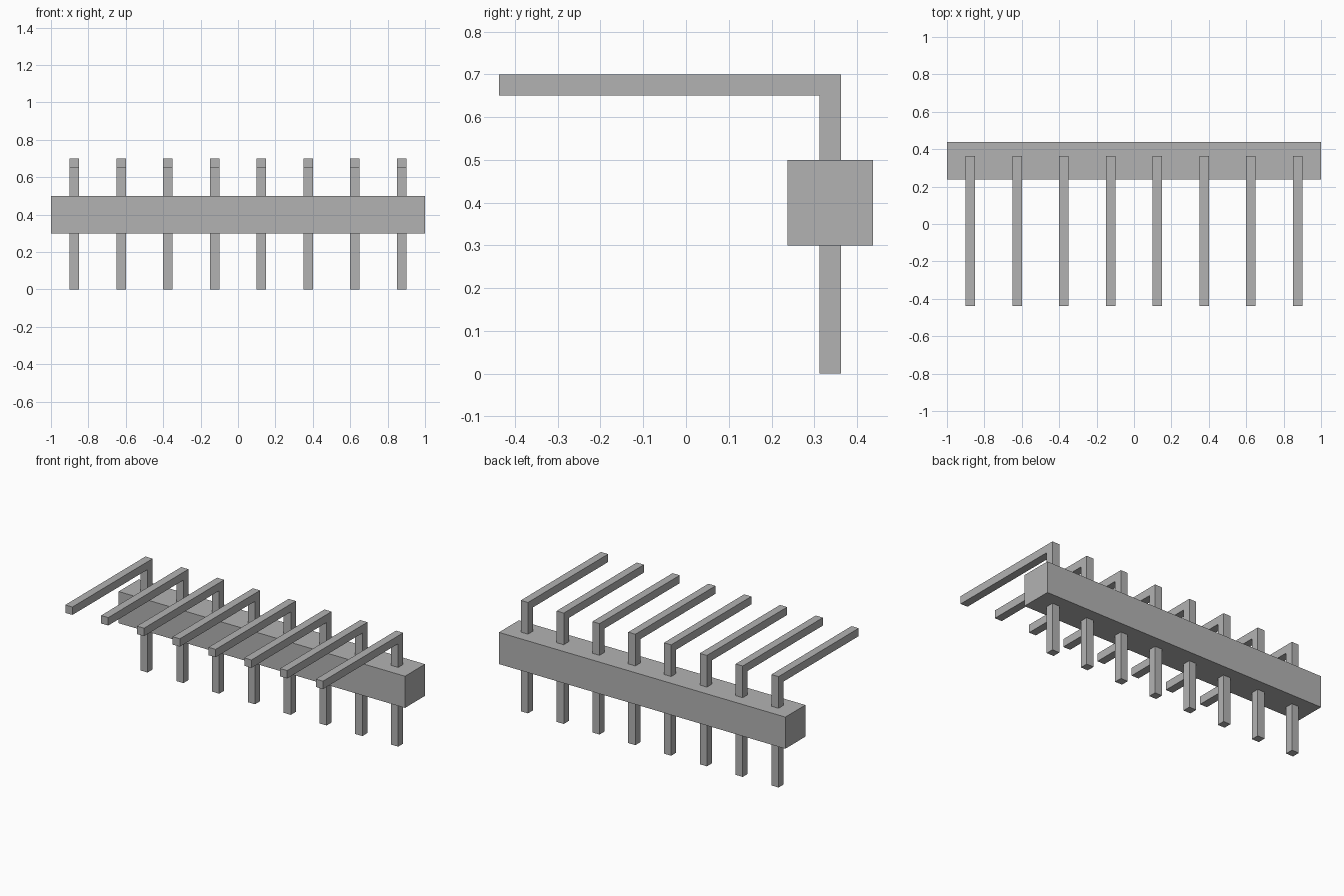
import bpy
import bmesh

cube = bpy.data.objects.get("Cube")
if cube:
    bpy.data.objects.remove(cube, do_unlink=True)

grey = bpy.data.materials.new("plain grey")
grey.use_nodes = True
colour = (0.45, 0.45, 0.45, 1)
grey.diffuse_color = colour
grey.node_tree.nodes["Principled BSDF"].inputs["Base Color"].default_value = colour


def extrude_profile(name, profile, x_centre, width):
    """Extrude a closed (y, z) profile along x into a flat-faced solid."""
    bm = bmesh.new()
    face = bm.faces.new([bm.verts.new((x_centre - width / 2, y, z)) for y, z in profile])
    result = bmesh.ops.extrude_face_region(bm, geom=[face])
    moved = [v for v in result["geom"] if isinstance(v, bmesh.types.BMVert)]
    bmesh.ops.translate(bm, verts=moved, vec=(width, 0, 0))
    bmesh.ops.recalc_face_normals(bm, faces=bm.faces)
    mesh = bpy.data.meshes.new(name)
    bm.to_mesh(mesh)
    bm.free()
    mesh.materials.append(grey)
    obj = bpy.data.objects.new(name, mesh)
    bpy.context.collection.objects.link(obj)
    return obj


# Long square bar that holds the pins
front, back, bottom, top = 0.2375, 0.4375, 0.3, 0.5
extrude_profile("holder_bar", [(front, bottom), (back, bottom), (back, top), (front, top)], 0, 2)

# Row of square pins, each bent forward at the top
pin_count, pitch, thick = 8, 0.25, 0.05
pin_back, tip, height = 0.3625, -0.4375, 0.7
pin_front = pin_back - thick
bent_profile = [
    (pin_front, 0), (pin_back, 0), (pin_back, height),
    (tip, height), (tip, height - thick), (pin_front, height - thick),
]
for i in range(pin_count):
    x = (i - (pin_count - 1) / 2) * pitch
    extrude_profile(f"bent_pin_{i + 1}", bent_profile, x, thick)
